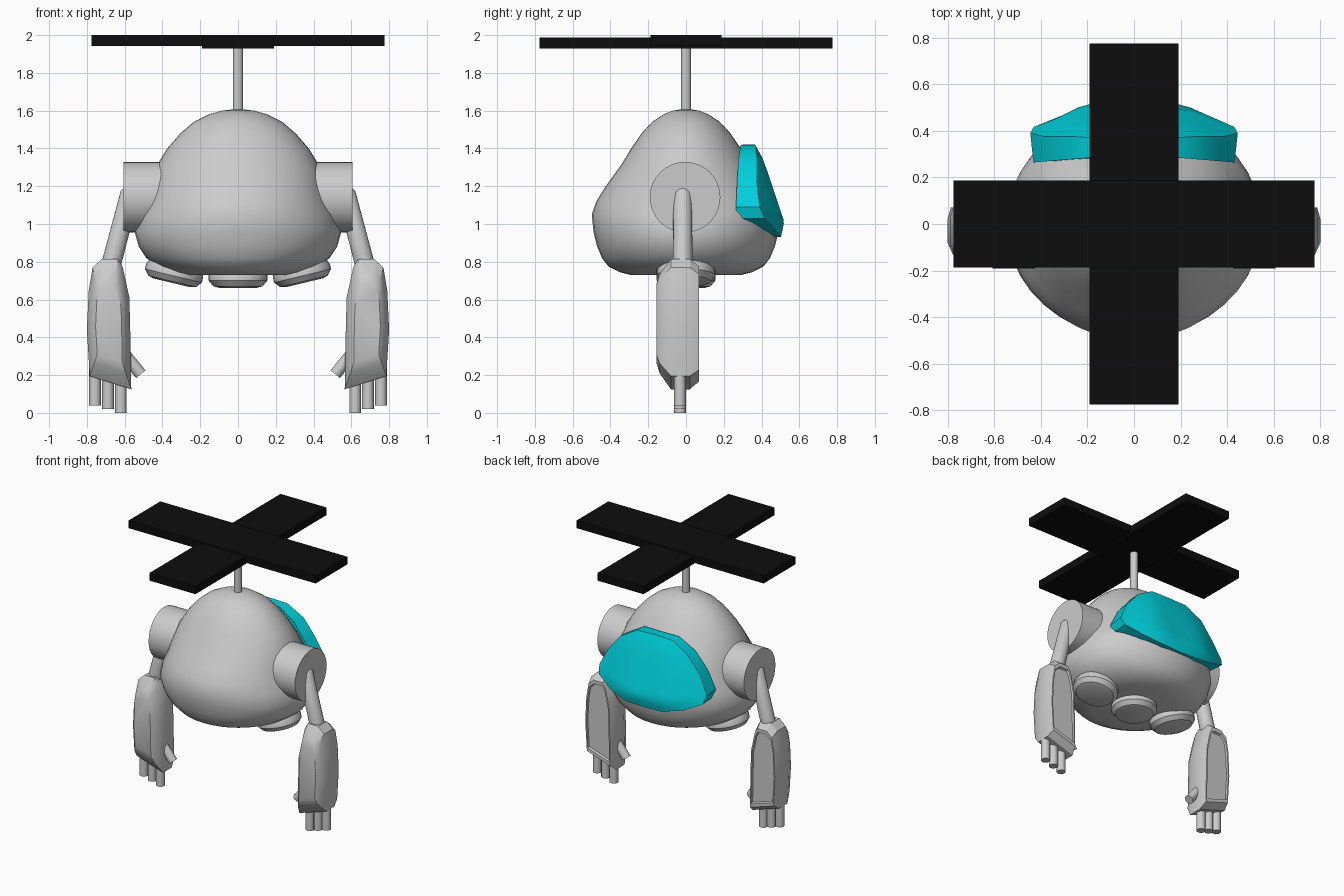
import bpy, bmesh, math
from mathutils import Vector

if "Cube" in bpy.data.objects:
    bpy.data.objects.remove(bpy.data.objects["Cube"])


def material(name, rgb):
    m = bpy.data.materials.new(name)
    m.diffuse_color = (*rgb, 1)
    m.use_nodes = True
    m.node_tree.nodes["Principled BSDF"].inputs["Base Color"].default_value = m.diffuse_color
    return m


GREY = material("light grey", (0.6, 0.6, 0.6))
CYAN = material("cyan", (0.0, 0.62, 0.7))
BLACK = material("black", (0.004, 0.004, 0.004))


def finish(name, bm, mat, angle=35, mirror=False):
    bmesh.ops.recalc_face_normals(bm, faces=bm.faces[:])
    me = bpy.data.meshes.new(name)
    bm.to_mesh(me)
    bm.free()
    me.materials.append(mat)
    ob = bpy.data.objects.new(name, me)
    bpy.context.collection.objects.link(ob)
    bpy.ops.object.select_all(action='DESELECT')
    ob.select_set(True)
    bpy.context.view_layer.objects.active = ob
    bpy.ops.object.shade_smooth_by_angle(angle=math.radians(angle))
    if mirror:
        ob.modifiers.new("Mirror", 'MIRROR').use_mirror_merge = False
    return ob


def loft(name, rings, mat, **kw):
    """Skin a list of equal-length point rings and cap both ends."""
    bm = bmesh.new()
    vs = [[bm.verts.new(p) for p in r] for r in rings]
    n = len(vs[0])
    for a, b in zip(vs, vs[1:]):
        for i in range(n):
            bm.faces.new((a[i], a[(i + 1) % n], b[(i + 1) % n], b[i]))
    bm.faces.new(vs[0])
    bm.faces.new(vs[-1])
    return finish(name, bm, mat, **kw)


def lathe(name, start, axis, profile, mat, n=24, **kw):
    """Round part along an axis, profile = (distance, radius)."""
    start, q = Vector(start), Vector(axis).normalized().to_track_quat('Z', 'Y')
    rings = [[start + q @ Vector((r * math.cos(2 * math.pi * i / n),
                                  r * math.sin(2 * math.pi * i / n), d))
              for i in range(n)] for d, r in profile]
    return loft(name, rings, mat, **kw)


def rod(name, a, b, r, mat, n=16, **kw):
    d = Vector(b) - Vector(a)
    return lathe(name, a, d, [(0, r), (d.length, r)], mat, n, **kw)


def box(name, lo, hi, mat):
    rings = [[(lo[0], lo[1], z), (hi[0], lo[1], z), (hi[0], hi[1], z), (lo[0], hi[1], z)]
             for z in (lo[2], hi[2])]
    return loft(name, rings, mat)


# Egg-shaped body: height, half width, half depth
body = [(0.73, 0.28, 0.29), (0.745, 0.35, 0.35), (0.775, 0.42, 0.41), (0.82, 0.485, 0.445),
        (0.88, 0.525, 0.47), (0.96, 0.548, 0.49), (1.05, 0.52, 0.499), (1.12, 0.487, 0.475),
        (1.2, 0.465, 0.425), (1.31, 0.43, 0.345), (1.4, 0.375, 0.29), (1.48, 0.305, 0.235),
        (1.54, 0.235, 0.18), (1.58, 0.155, 0.12), (1.6, 0.085, 0.07), (1.608, 0.02, 0.02)]
N = 40
loft("body", [[(rx * math.cos(2 * math.pi * i / N), ry * math.sin(2 * math.pi * i / N), z)
               for i in range(N)] for z, rx, ry in body], GREY, angle=45)


# Visor: outline rings shrinking to the middle over a bulged surface
def visor_y(x, z):
    pts = [(0.92, 0.5), (1.01, 0.52), (1.1, 0.49), (1.34, 0.41), (1.43, 0.36)]
    for (z0, y0), (z1, y1) in zip(pts, pts[1:]):
        if z <= z1:
            break
    return y0 + (y1 - y0) * (z - z0) / (z1 - z0) - max(0, abs(x) - 0.2) * 0.42


half = [(0, 1.42), (0.15, 1.415), (0.28, 1.34), (0.38, 1.22), (0.445, 1.09),
        (0.43, 1.03), (0.3, 0.97), (0.15, 0.935), (0, 0.93)]
outline = half + [(-x, z) for x, z in half[-2:0:-1]]
rings = [[(x * 0.97, 0.3 - abs(x) * 0.08, z) for x, z in outline]]
for s in (1, 0.8, 0.6, 0.4, 0.2, 0.03):
    ring = [(x * s, 1.1 + (z - 1.1) * s) for x, z in outline]
    rings.append([(x, visor_y(x, z), z) for x, z in ring])
loft("visor", rings, CYAN, angle=30)

# Rotor mast and crossed blades
rod("rotor_mast", (0, 0, 1.57), (0, 0, 1.95), 0.027, GREY)
box("rotor_blade_wide", (-0.775, -0.187, 1.942), (0.775, 0.187, 2.0), BLACK)
box("rotor_blade_deep", (-0.19, -0.775, 1.93), (0.19, 0.775, 1.988), BLACK)

# Thruster discs under the body
disc = [(-0.05, 0.13), (0.0, 0.155), (0.03, 0.155), (0.06, 0.13), (0.068, 0.1)]
lathe("middle_thruster", (0, 0, 0.73), (0, 0, -1), disc, GREY)
lathe("side_thruster", (0.335, 0, 0.755), (0.24, 0, -1), disc, GREY, mirror=True)

# Shoulders and upper arms
lathe("shoulder", (0.3, -0.005, 1.142), (1, 0, 0), [(0, 0.187), (0.307, 0.187)],
      GREY, 32, mirror=True)
lathe("upper_arm", (0.563, -0.018, 1.2), (0.11, 0, -0.42),
      [(0, 0.015), (0.012, 0.035), (0.04, 0.05), (0.45, 0.052)], GREY, 16, mirror=True)

# Forearm shell: side outline stacked along y, with a recessed back panel
arm = [(0.72, 0.815), (0.635, 0.815), (0.61, 0.77), (0.575, 0.61), (0.568, 0.33),
       (0.565, 0.125), (0.785, 0.195), (0.8, 0.44), (0.79, 0.65), (0.77, 0.77)]
layers = [(-0.157, 0.6), (-0.14, 0.76), (-0.08, 1), (0.02, 1), (0.07, 0.88),
          (0.07, 0.8), (0.055, 0.78)]
loft("forearm", [[(0.685 + (x - 0.685) * s, y, 0.48 + (z - 0.48) * s) for x, z in arm]
                 for y, s in layers], GREY, angle=30, mirror=True)

# Fingers and thumb
for name, x, z in (("outer_finger", 0.757, 0.04), ("middle_finger", 0.688, 0.02),
                   ("inner_finger", 0.62, 0.0)):
    rod(name, (x, -0.032, z), (x, -0.032, 0.25), 0.031, GREY, 12, mirror=True)
rod("thumb", (0.62, -0.032, 0.335), (0.515, -0.032, 0.205), 0.032, GREY, 12, mirror=True)
